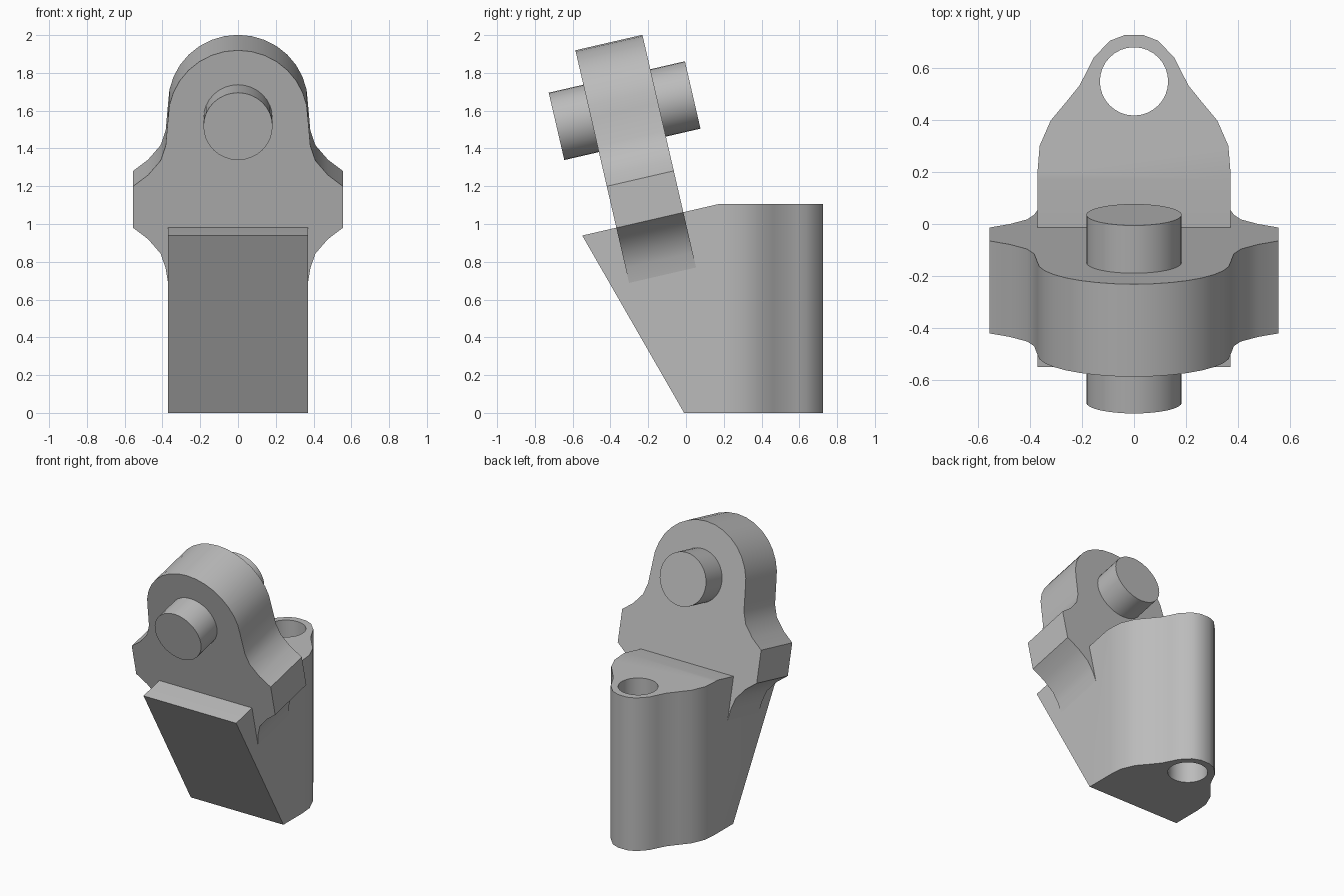
import bpy, bmesh, math
from mathutils import Matrix, Vector

cube = bpy.data.objects.get("Cube")
if cube:
    bpy.data.objects.remove(cube, do_unlink=True)

TILT = math.radians(13)
THICK = 0.364

steel = bpy.data.materials.new("plain grey")
steel.use_nodes = True
GREY = (0.5, 0.5, 0.5, 1)
steel.diffuse_color = GREY
steel.node_tree.nodes["Principled BSDF"].inputs["Base Color"].default_value = GREY


def mirrored(half):
    """Close a right-hand half outline with its mirror image."""
    return half + [(-x, v) for x, v in reversed(half) if abs(x) > 1e-4]


def prism(outline, low, high):
    """Extrude an outline along z from low to high."""
    bm = bmesh.new()
    face = bm.faces.new([bm.verts.new((x, y, low)) for x, y in outline])
    top = bmesh.ops.extrude_face_region(bm, geom=[face])["geom"]
    verts = [v for v in top if isinstance(v, bmesh.types.BMVert)]
    bmesh.ops.translate(bm, verts=verts, vec=(0, 0, high - low))
    bmesh.ops.recalc_face_normals(bm, faces=bm.faces)
    return bm


def cut(bm, point, normal):
    """Slice away everything on the normal's side and cap the opening."""
    geom = bm.verts[:] + bm.edges[:] + bm.faces[:]
    res = bmesh.ops.bisect_plane(bm, geom=geom, plane_co=point,
                                 plane_no=Vector(normal).normalized(), clear_outer=True)
    edges = [e for e in res["geom_cut"] if isinstance(e, bmesh.types.BMEdge)]
    bmesh.ops.contextual_create(bm, geom=edges)
    bmesh.ops.recalc_face_normals(bm, faces=bm.faces)


def finish(name, bm):
    mesh = bpy.data.meshes.new(name)
    bm.to_mesh(mesh)
    bm.free()
    mesh.materials.append(steel)
    obj = bpy.data.objects.new(name, mesh)
    bpy.context.collection.objects.link(obj)
    return obj


def activate(obj):
    bpy.ops.object.select_all(action="DESELECT")
    obj.select_set(True)
    bpy.context.view_layer.objects.active = obj


def smooth(obj):
    activate(obj)
    bpy.ops.object.shade_smooth_by_angle(angle=math.radians(30))


def circle(radius, count, cy=0):
    return [(radius * math.cos(2 * math.pi * i / count),
             cy + radius * math.sin(2 * math.pi * i / count)) for i in range(count)]


# Base block: waisted plan with a sloping front and a tilted seat for the lug
plan = [(0.37, -0.7), (0.37, 0.2), (0.362, 0.3), (0.32, 0.396), (0.265, 0.462),
        (0.21, 0.53), (0.18, 0.587), (0.155, 0.638), (0.092, 0.703), (0.035, 0.725)]
bm = prism(mirrored(plan), 0, 1.105)
cut(bm, (0, 0.17, 1.105), (0, -math.sin(TILT), math.cos(TILT)))
cut(bm, (0, -0.01, 0), (0, -0.94, -0.54))
base = finish("base_block", bm)

# Bolt hole straight through the base
cutter = finish("hole_cutter", prism(circle(0.131, 32, 0.547), -0.2, 1.3))
cutter.hide_render = True
mod = base.modifiers.new("bolt hole", "BOOLEAN")
mod.operation = "DIFFERENCE"
mod.solver = "EXACT"
mod.object = cutter
activate(base)
bpy.ops.object.modifier_apply(modifier=mod.name)
bpy.data.objects.remove(cutter, do_unlink=True)
smooth(base)

# Lug: round head, flared wings; v runs down from the pin axis
R = 0.37
head = [(R * math.sin(a), R * math.cos(a))
        for a in (math.radians(90 * i / 8) for i in range(9))]
flare = [(0.383, -0.15), (0.41, -0.23), (0.476, -0.308), (0.555, -0.369)]
wing_mid = -0.482
lower = [(x, 2 * wing_mid - v) for x, v in reversed(flare)] + [(0.369, -0.9)]
lug = finish("lug_plate", prism(mirrored(head + flare + lower), -THICK / 2, THICK / 2))

# Cross pin through the head of the lug
pin = finish("cross_pin", prism(circle(0.183, 32), -0.37, 0.37))

# Stand both upright, then lean them towards the front
lean = (Matrix.Translation((0, -0.325, 1.6)) @ Matrix.Rotation(TILT, 4, "X")
        @ Matrix.Rotation(math.pi / 2, 4, "X"))
for part in (lug, pin):
    part.data.transform(lean)
    smooth(part)
